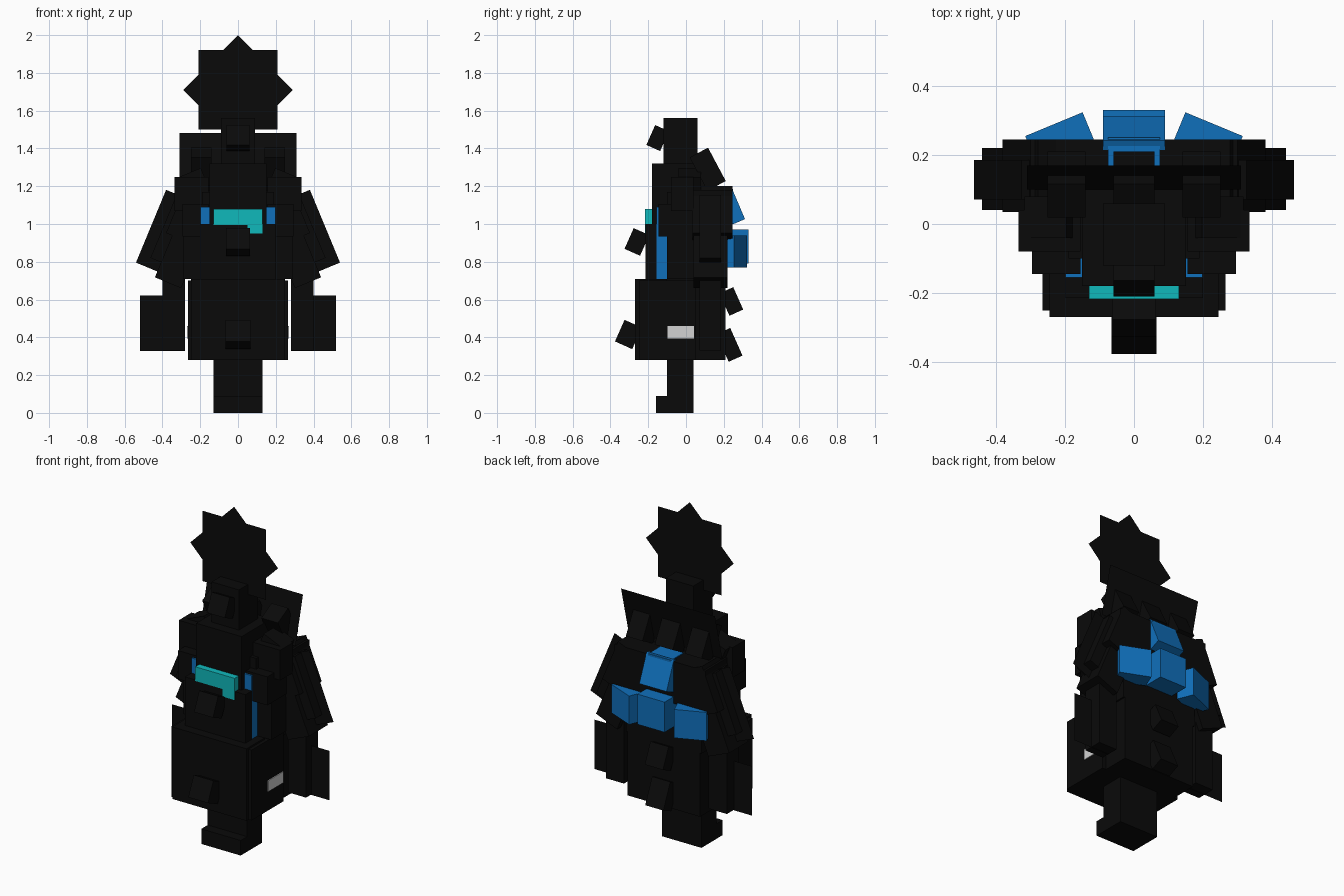
import bpy
from math import radians
from mathutils import Matrix, Vector

cube = bpy.data.objects.get("Cube")
if cube:
    bpy.data.objects.remove(cube)


def material(name, rgb):
    m = bpy.data.materials.new(name)
    m.use_nodes = True
    color = (*rgb, 1)
    m.diffuse_color = color
    m.node_tree.nodes["Principled BSDF"].inputs["Base Color"].default_value = color
    return m


black = material("black", (0.003, 0.003, 0.003))
blue = material("blue", (0.005, 0.16, 0.5))
teal = material("teal", (0.005, 0.48, 0.5))
grey = material("pale grey", (0.65, 0.65, 0.65))


def block(name, center, size, mat=black, axis="X", angle=0):
    """Box (or a flat sheet when one size is zero) turned about one axis."""
    x, y, z = (s / 2 for s in size)
    if size[1] == 0:
        verts = [(-x, 0, -z), (x, 0, -z), (x, 0, z), (-x, 0, z)]
        faces = [(0, 1, 2, 3)]
    else:
        verts = [(i, j, k) for i in (-x, x) for j in (-y, y) for k in (-z, z)]
        faces = [(0, 1, 3, 2), (4, 6, 7, 5), (0, 4, 5, 1),
                 (2, 3, 7, 6), (0, 2, 6, 4), (1, 5, 7, 3)]
    turn = Matrix.Rotation(radians(angle), 3, axis)
    place = Vector(center)
    mesh = bpy.data.meshes.new(name)
    mesh.from_pydata([turn @ Vector(v) + place for v in verts], [], faces)
    mesh.materials.append(mat)
    obj = bpy.data.objects.new(name, mesh)
    bpy.context.collection.objects.link(obj)
    return obj


def span(name, x, y, z, mat=black):
    """Upright box given by its lower and upper bounds."""
    ranges = (x, y, z)
    return block(name, [(a + b) / 2 for a, b in ranges], [b - a for a, b in ranges], mat)


def pair(name, center, size, mat=black, axis="X", angle=0):
    """Mirrored left and right boxes."""
    for side, s in (("left", 1), ("right", -1)):
        block(f"{side}_{name}", (s * center[0], center[1], center[2]), size, mat,
              axis, angle if axis == "X" else s * angle)


# Head, with a star made of two flat squares
block("star_square", (0, -0.035, 1.71), (0.42, 0, 0.42))
block("star_diamond", (0, -0.036, 1.71), (0.41, 0, 0.41), black, "Y", 45)
span("head", (-0.09, 0.09), (-0.12, 0.06), (1.3, 1.56))
block("forelock", (0, -0.15, 1.455), (0.12, 0.08, 0.115), black, "X", -24)

# Collar standing behind the neck
block("collar_sheet", (0, 0.135, 1.34), (0.62, 0, 0.29), black, "X", -14)
pair("collar_block", (0.195, 0.115, 1.29), (0.11, 0.11, 0.2), black, "X", 28)
block("neck_back", (0, 0.115, 1.29), (0.12, 0.11, 0.2), black, "X", 28)

# Torso
span("chest", (-0.15, 0.15), (-0.18, 0.1), (0.92, 1.32))
span("belly", (-0.2, 0.2), (-0.215, -0.155), (0.71, 1.0))
span("belly_core", (-0.19, 0.19), (-0.1, 0.2), (0.69, 1.17))
span("chest_band", (-0.13, 0.13), (-0.218, -0.16), (0.995, 1.08), teal)
span("band_tab", (0.05, 0.13), (-0.218, -0.21), (0.95, 0.995), teal)
block("front_knot", (0, -0.26, 0.905), (0.125, 0.09, 0.12), black, "X", -24)
pair("inner_layer", (0.168, -0.12, 0.9), (0.06, 0.07, 0.38), blue)

# Shoulders and front sleeves
pair("shoulder", (0.245, -0.02, 1.16), (0.18, 0.12, 0.18))
pair("shoulder_cap", (0.24, 0.02, 1.23), (0.13, 0.12, 0.09), black, "Y", 22.5)
pair("front_sleeve", (0.225, -0.05, 1.02), (0.14, 0.19, 0.17))
pair("front_sleeve_lower", (0.225, -0.03, 0.83), (0.13, 0.14, 0.24))

# Hanging arms, turned outward
pair("pauldron", (0.265, 0.14, 1.05), (0.14, 0.21, 0.27), black, "Y", -22.5)
pair("sleeve", (0.275, 0.13, 0.92), (0.15, 0.18, 0.5), black, "Y", -22.5)
pair("arm", (0.33, 0.128, 0.96), (0.14, 0.115, 0.36), black, "Y", -22.5)
pair("sleeve_sheet", (0.368, 0.13, 0.95), (0.2, 0, 0.417), black, "Y", -22.5)
pair("forearm", (0.34, 0.128, 0.525), (0.12, 0.115, 0.39))
pair("hand_sheet", (0.4, 0.12, 0.475), (0.24, 0, 0.295))

# Back of the coat
span("coat_back", (-0.3, 0.3), (0.04, 0.245), (0.93, 1.18))
span("coat_back_lower", (-0.25, 0.25), (0.04, 0.21), (0.66, 0.95))

# Skirt
span("skirt_front", (-0.245, 0.245), (-0.27, -0.1), (0.28, 0.71))
span("skirt_sides", (-0.265, 0.265), (-0.25, 0.05), (0.28, 0.7))
span("skirt_back", (-0.24, 0.24), (0.04, 0.21), (0.28, 0.7))
pair("skirt_patch", (0.266, -0.028, 0.428), (0.008, 0.14, 0.066), grey)
block("skirt_knot", (0, -0.305, 0.415), (0.13, 0.1, 0.125), black, "X", -24)
block("upper_tail", (0, 0.24, 0.59), (0.12, 0.08, 0.13), black, "X", 24)
block("lower_tail", (0, 0.23, 0.36), (0.12, 0.08, 0.16), black, "X", 24)

# Legs and feet
span("legs", (-0.13, 0.13), (-0.1, 0.04), (0.0, 0.3))
span("feet", (-0.13, 0.13), (-0.16, 0.0), (0.0, 0.09))

# Blue bow on the back
span("bow_knot", (-0.09, 0.09), (0.2, 0.33), (0.79, 0.97), blue)
pair("bow_wing", (0.213, 0.243, 0.855), (0.18, 0.1, 0.17), blue, "Z", -22.5)
block("bow_top", (0, 0.245, 1.095), (0.18, 0.07, 0.18), blue, "X", 23)
span("bow_root", (-0.075, 0.075), (0.13, 0.25), (1.04, 1.185), blue)
